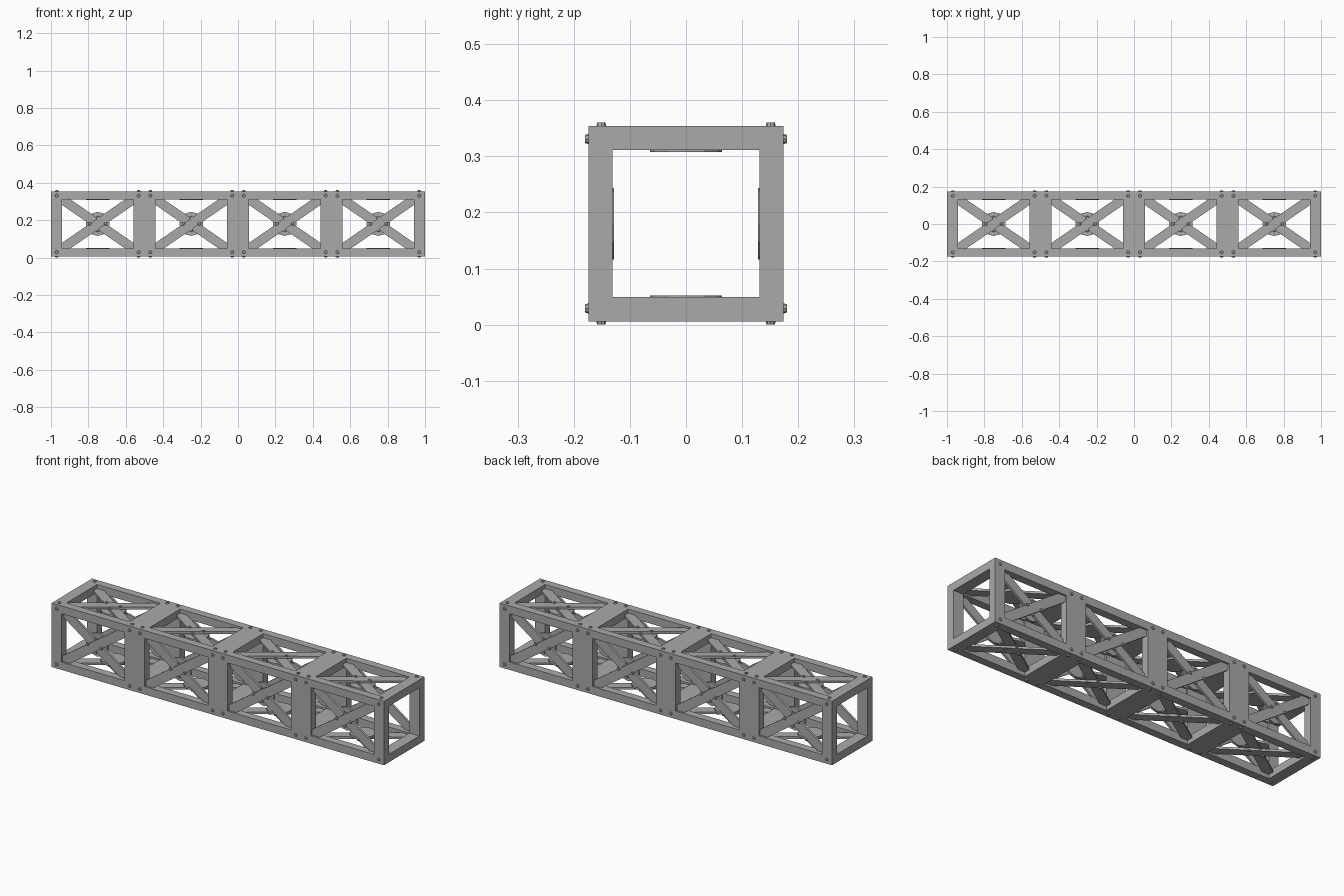
import bpy
from math import atan2, hypot, pi
from mathutils import Matrix

if "Cube" in bpy.data.objects:
    bpy.data.objects.remove(bpy.data.objects["Cube"], do_unlink=True)

HALF = 0.174       # half width of the square section
WALL = 0.043       # thickness of rails and posts
INNER = HALF - WALL
MID_Z = 0.18
BAY = 0.5
POST = 0.06        # post width on each side of a bay joint

steel = bpy.data.materials.new("grey_steel")
steel.use_nodes = True
GREY = (0.4, 0.4, 0.4, 1)
steel.diffuse_color = GREY
steel.node_tree.nodes["Principled BSDF"].inputs["Base Color"].default_value = GREY


def place(name, side, loc, spin=0):
    """Name the active object and set it on one of the four sides."""
    ob = bpy.context.object
    ob.name = name
    ob.data.materials.append(steel)
    turn = Matrix.Rotation(side * pi / 2, 4, "X")
    ob.matrix_world = (Matrix.Translation((0, 0, MID_Z)) @ turn
                       @ Matrix.Translation(loc) @ Matrix.Rotation(spin, 4, "Z"))
    return ob


def bar(name, side, loc, size, spin=0):
    bpy.ops.mesh.primitive_cube_add(size=1)
    bpy.context.object.data.transform(Matrix.Diagonal((*size, 1)))
    return place(name, side, loc, spin)


def disc(name, side, loc, radius, depth, sides, top=0.8):
    bpy.ops.mesh.primitive_cone_add(vertices=sides, radius1=radius,
                                    radius2=radius * top, depth=depth)
    return place(name, side, loc)


# Brace geometry: from corner to corner of a bay opening
run, rise = BAY - 2 * POST, 2 * INNER
angle = atan2(rise, run)
length = hypot(run, rise) + 0.02
THICK = 0.012
OUTER_BRACE = HALF - 0.016
INNER_BRACE = OUTER_BRACE - THICK

for side in range(4):
    # Long corner rail
    bar("corner_rail", side, (0, INNER + WALL / 2, INNER + WALL / 2), (2, WALL, WALL))

    # End posts and wide joint posts
    for i in range(5):
        x = -1 + i * BAY
        width = POST if i in (0, 4) else 2 * POST
        x += {0: POST / 2, 4: -POST / 2}.get(i, 0)
        bar("cross_post", side, (x, 0, INNER + WALL / 2), (width, 2 * INNER, WALL))

    for i in range(4):
        x = -1 + BAY * (i + 0.5)
        # Crossed braces with a gusset behind them
        bar("outer_brace", side, (x, 0, OUTER_BRACE), (length, 0.05, THICK), angle)
        bar("inner_brace", side, (x, 0, INNER_BRACE), (length, 0.05, THICK), -angle)
        disc("gusset_plate", side, (x, 0, INNER_BRACE - THICK), 0.064, THICK, 12, 1)
        # Bolts through the crossing
        for dx, dy in ((0.042, 0), (-0.042, 0), (0, 0.034), (0, -0.034)):
            level = OUTER_BRACE if dx else INNER_BRACE
            disc("brace_bolt", side, (x + dx, dy, level + THICK / 2 + 0.003), 0.009, 0.006, 8)
        # Corner bolts of the bay
        for sx in (-1, 1):
            for sy in (-1, 1):
                disc("corner_bolt", side,
                     (x + sx * (BAY / 2 - 0.031), sy * 0.151, HALF + 0.003), 0.009, 0.006, 8)
